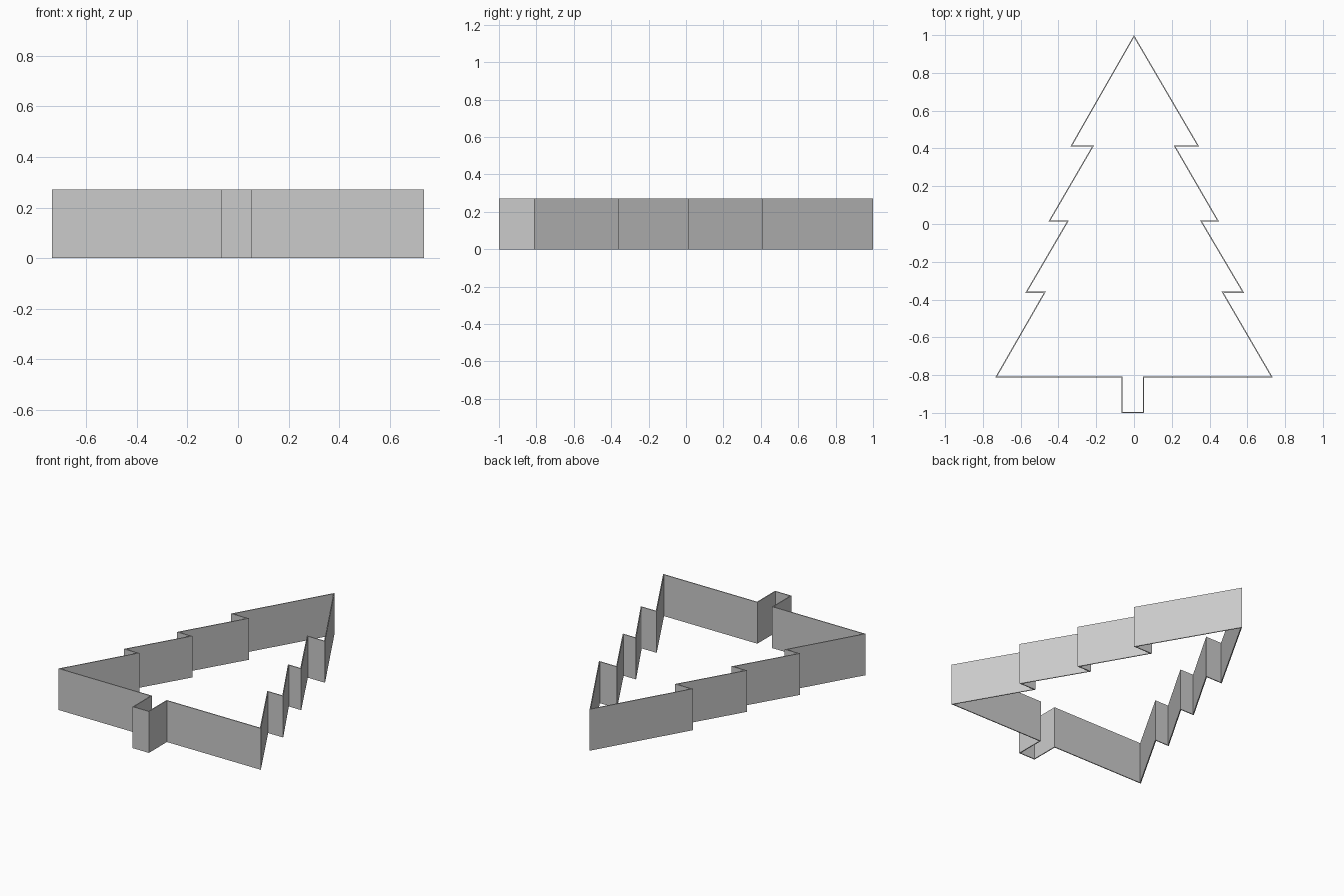
import bpy
import bmesh

WALL_HEIGHT = 0.272
WALL_THICKNESS = 0.006

default_cube = bpy.data.objects.get("Cube")
if default_cube:
    bpy.data.objects.remove(default_cube, do_unlink=True)


def make_material(name, color):
    material = bpy.data.materials.new(name)
    material.use_nodes = True
    material.diffuse_color = color
    material.node_tree.nodes["Principled BSDF"].inputs["Base Color"].default_value = color
    return material


def make_wall(name, outline, height, thickness, material):
    """Raise a closed counter-clockwise outline into a thin upright wall."""
    bm = bmesh.new()
    lower = [bm.verts.new((x, y, 0)) for x, y in outline]
    upper = [bm.verts.new((x, y, height)) for x, y in outline]
    for i in range(len(outline)):
        j = (i + 1) % len(outline)
        bm.faces.new((lower[i], lower[j], upper[j], upper[i]))
    mesh = bpy.data.meshes.new(name)
    bm.to_mesh(mesh)
    bm.free()
    mesh.materials.append(material)
    wall = bpy.data.objects.new(name, mesh)
    bpy.context.scene.collection.objects.link(wall)

    # Thicken inwards so the outline stays the outer face
    solid = wall.modifiers.new("wall_thickness", "SOLIDIFY")
    solid.thickness = thickness
    solid.offset = -1
    solid.use_even_offset = True
    solid.use_rim = True
    return wall


# Branch tiers, top to bottom: height, then tip and notch on each side
tiers = [
    # y, left notch, left tip, right notch, right tip
    (0.41, 0.22, 0.345, -0.222, -0.337),
    (0.013, 0.36, 0.45, -0.355, -0.453),
    (-0.364, 0.474, 0.583, -0.477, -0.575),
]
base_y, base_half = -0.813, 0.735
trunk_left, trunk_right, trunk_bottom = 0.053, -0.066, -1.0

# Right side of the tree, bottom to top, is the reverse walk of the left side
left_side = []
right_side = []
for y, left_notch, left_tip, right_notch, right_tip in tiers:
    left_side += [(left_notch, y), (left_tip, y)]
    right_side += [(right_tip, y), (right_notch, y)]

# Clockwise walk from the apex, reversed to run counter-clockwise
clockwise = [(0, 1)]
for i in range(0, len(left_side), 2):
    clockwise += [left_side[i + 1], left_side[i]]
clockwise += [
    (base_half, base_y),
    (trunk_left, base_y),
    (trunk_left, trunk_bottom),
    (trunk_right, trunk_bottom),
    (trunk_right, base_y),
    (-base_half, base_y),
]
for i in range(len(right_side) - 2, -1, -2):
    clockwise += [right_side[i + 1], right_side[i]]

steel = make_material("grey_metal", (0.6, 0.6, 0.6, 1))
make_wall("tree_cutter_wall", clockwise[::-1], WALL_HEIGHT, WALL_THICKNESS, steel)
